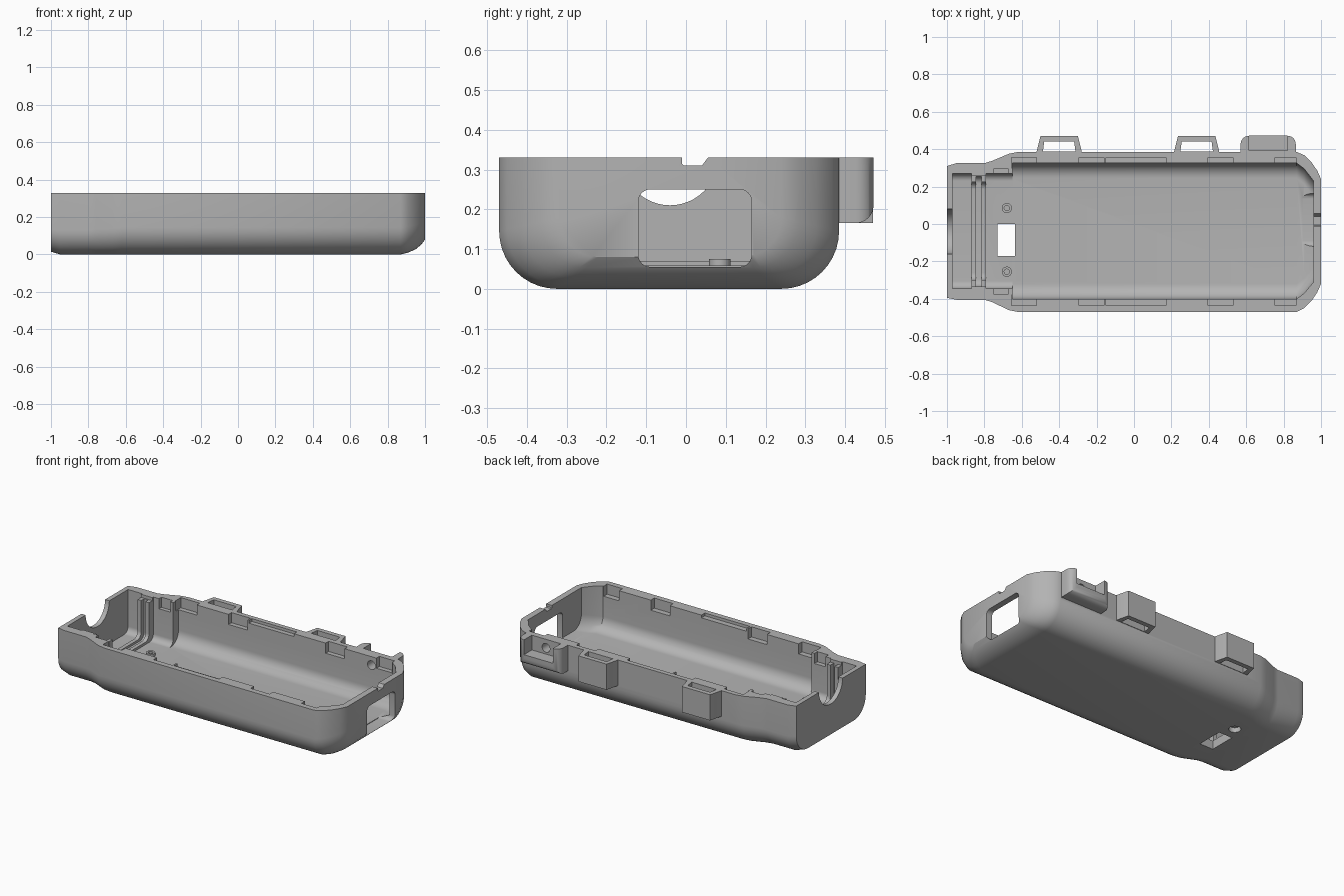
import bpy, bmesh, math

cube = bpy.data.objects.get("Cube")
if cube:
    bpy.data.objects.remove(cube)

TOP = 0.33
MID = -0.04  # centre line of the tray in y

grey = bpy.data.materials.new("plain grey")
grey.use_nodes = True
grey.diffuse_color = (0.45, 0.45, 0.45, 1)
grey.node_tree.nodes["Principled BSDF"].inputs["Base Color"].default_value = grey.diffuse_color


def loft(name, rings):
    """Solid skinned through equal-length rings of 3D points."""
    bm = bmesh.new()
    loops = [[bm.verts.new(p) for p in ring] for ring in rings]
    n = len(loops[0])
    for a, b in zip(loops, loops[1:]):
        for i in range(n):
            j = (i + 1) % n
            bm.faces.new((a[i], a[j], b[j], b[i]))
    bm.faces.new(loops[0])
    bm.faces.new(loops[-1])
    bmesh.ops.recalc_face_normals(bm, faces=bm.faces)
    mesh = bpy.data.meshes.new(name)
    bm.to_mesh(mesh)
    bm.free()
    mesh.materials.append(grey)
    obj = bpy.data.objects.new(name, mesh)
    bpy.context.scene.collection.objects.link(obj)
    return obj


def prism(name, pts, axis, lo, hi):
    """Extrude a 2D outline along an axis."""
    place = {"x": lambda p, t: (t, p[0], p[1]),
             "y": lambda p, t: (p[0], t, p[1]),
             "z": lambda p, t: (p[0], p[1], t)}[axis]
    return loft(name, [[place(p, t) for p in pts] for t in (lo, hi)])


def box(name, x0, x1, y0, y1, z0, z1):
    return prism(name, [(x0, y0), (x1, y0), (x1, y1), (x0, y1)], "z", z0, z1)


def circle(cx, cy, r, n=32):
    return [(cx + r * math.cos(math.tau * i / n), cy + r * math.sin(math.tau * i / n))
            for i in range(n)]


def rounded(x0, x1, y0, y1, r, n=6):
    pts = []
    for k, (cx, cy) in enumerate([(x1 - r, y1 - r), (x0 + r, y1 - r),
                                  (x0 + r, y0 + r), (x1 - r, y0 + r)]):
        for i in range(n + 1):
            a = math.pi / 2 * (k + i / n)
            pts.append((cx + r * math.cos(a), cy + r * math.sin(a)))
    return pts


def trough(x, y0, y1, zb, r, top, n=10):
    """U-shaped section with rounded lower corners."""
    pts = [(x, y0, top)]
    for i in range(n + 1):
        a = math.pi / 2 * i / n
        pts.append((x, y0 + r - r * math.cos(a), zb + r - r * math.sin(a)))
    for i in range(n + 1):
        a = math.pi / 2 * i / n
        pts.append((x, y1 - r + r * math.sin(a), zb + r - r * math.cos(a)))
    return pts + [(x, y1, top)]


def combine(target, tool, operation="DIFFERENCE"):
    mod = target.modifiers.new("cut", "BOOLEAN")
    mod.object, mod.operation, mod.solver = tool, operation, "EXACT"
    bpy.context.view_layer.objects.active = target
    bpy.ops.object.modifier_apply(modifier=mod.name)
    bpy.data.objects.remove(tool)


# Outer shell: narrow end, flare, long body, rounded nose
outer = [(-1, -.395, .31, .015, .12), (-.95, -.405, .325, 0, .13), (-.8, -.405, .325, 0, .13),
         (-.76, -.417, .337, 0, .135), (-.67, -.46, .375, 0, .14), (-.62, -.47, .385, 0, .145),
         (.87, -.47, .385, 0, .145), (.91, -.45, .368, .01, .14), (.95, -.41, .328, .028, .13),
         (.98, -.365, .285, .053, .115), (1, -.32, .24, .08, .1)]
tray = loft("tray", [trough(*s, TOP) for s in outer])

# Long rounded cavity
inner = [(-.65, -.4, .325, .055, .08), (.87, -.4, .325, .055, .08),
         (.91, -.37, .295, .06, .08), (.96, -.31, .23, .08, .08)]
combine(tray, loft("cavity", [trough(*s, TOP + .1) for s in inner]))

# Narrow end: two pockets, a slotted rib frame between them
for x0, x1, y0, y1, z in [(-.97, -.87, -.345, .27, .055), (-.79, -.63, -.345, .27, .055),
                          (-.845, -.815, -.335, .255, .055), (-.88, -.78, -.3, .225, .07)]:
    combine(tray, loft("pocket", [trough(x, y0, y1, z, .04, TOP + .1) for x in (x0, x1)]))
combine(tray, box("rib_top", -.88, -.78, -.335, .26, TOP - .02, TOP + .1))

# Strap loops on the back wall
for x in (-.4, .335):
    side = [(x - .12, .36), (x + .12, .36), (x + .12, .39), (x + .1, .47), (x - .1, .47), (x - .12, .39)]
    combine(tray, prism("strap_loop", side, "z", .165, TOP), "UNION")
    slot = [(x - .087, .388), (x + .087, .388), (x + .08, .44), (x - .08, .44)]
    combine(tray, prism("strap_slot", slot, "z", .1, TOP + .1))

# Lanyard lug with rounded outer edges, saddle cut and a hole through the wall
lug = box("lug", .57, .865, .36, .472, .165, TOP)
bm = bmesh.new()
bm.from_mesh(lug.data)
edges = [e for e in bm.edges if all(v.co.y > .45 for v in e.verts)
         and sum(v.co.z for v in e.verts) / 2 < TOP - .01]
bmesh.ops.bevel(bm, geom=edges, offset=.045, segments=6, profile=.5, affect="EDGES")
bm.to_mesh(lug.data)
bm.free()
combine(tray, lug, "UNION")
combine(tray, box("saddle", .615, .82, .392, .5, .235, TOP + .1))
combine(tray, prism("lanyard_hole", circle(.72, .275, .028), "y", .3, .42))

# Snap recesses along both inner rims
for x0, x1, z in [(-.655, -.52, .265), (-.295, -.16, .265), (-.15, .17, .312),
                  (.395, .53, .265), (.755, .865, .265)]:
    for s in (-1, 1):
        a, b = sorted((MID + s * .34, MID + s * .395))
        combine(tray, box("snap_recess", x0, x1, a, b, z, TOP + .1))
for s in (-1, 1):
    a, b = sorted((MID + s * .28, MID + s * .335))
    combine(tray, box("small_recess", -.75, -.67, a, b, .265, TOP + .1))

# Port window, rim notch and cable cradle in the end walls
combine(tray, prism("port_window", rounded(-.12, .165, .055, .25, .03), "x", .9, 1.1))
notch = [(-.01, TOP + .02), (-.01, .315), (-.005, .31), (.04, .31), (.055, TOP), (.055, TOP + .02)]
combine(tray, prism("rim_notch", notch, "x", .9, 1.1))
combine(tray, prism("cable_cradle", circle(MID, TOP, .12, 48), "x", -1.1, -.94))

# Floor window, screw bosses and the screw recess underneath
combine(tray, box("floor_window", -.73, -.635, -.17, 0, -.1, .15))
for y in (.085, -.255):
    combine(tray, prism("boss", circle(-.68, y, .027), "z", .04, .075), "UNION")
    combine(tray, prism("boss_hole", circle(-.68, y, .014), "z", .05, .2))
combine(tray, prism("screw_recess", circle(-.68, .085, .035), "z", -.1, .03))

# Smooth curved walls, keep sharp rims
bpy.ops.object.select_all(action="DESELECT")
tray.select_set(True)
bpy.context.view_layer.objects.active = tray
bpy.ops.object.shade_smooth_by_angle(angle=math.radians(32))
